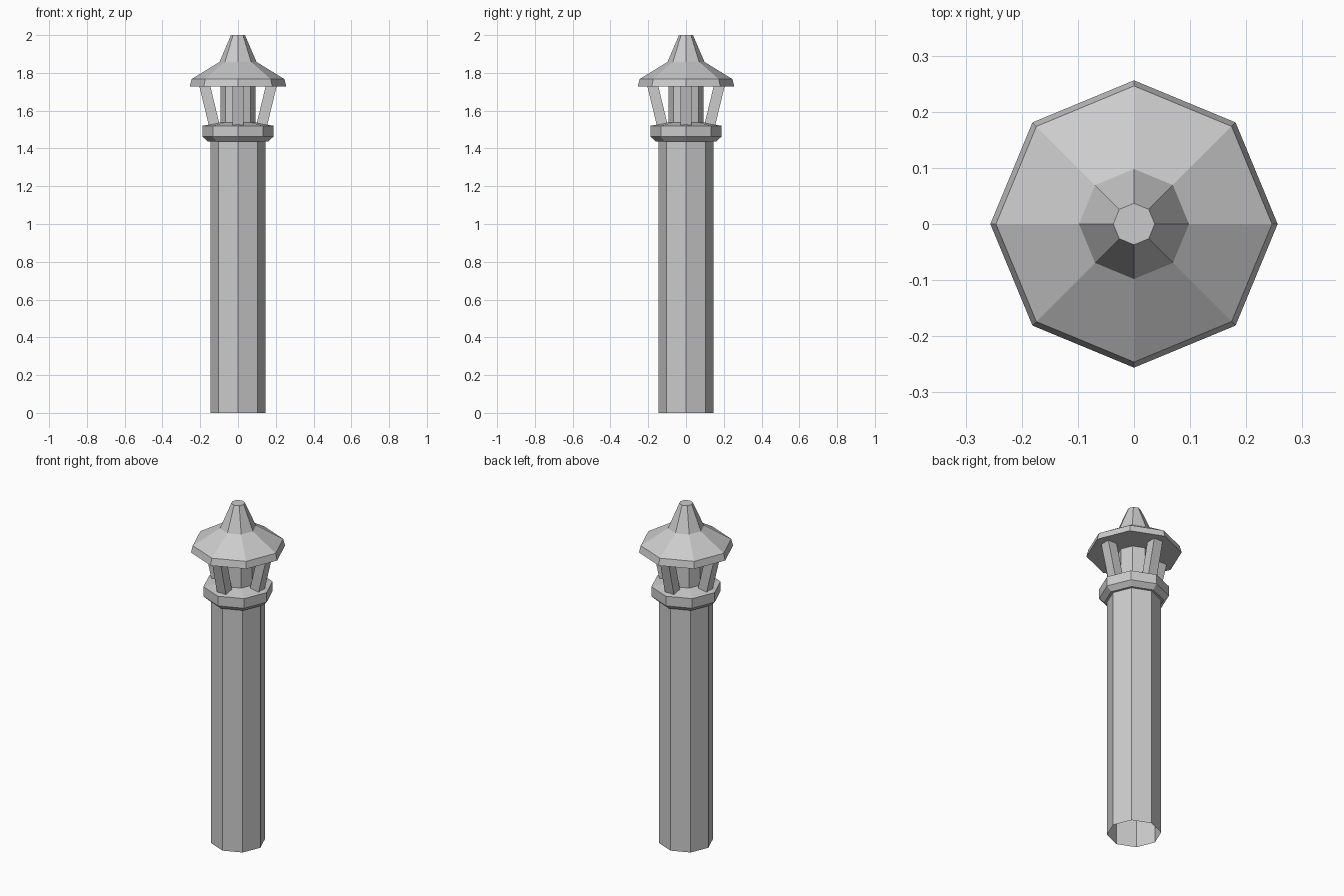
import bpy
import bmesh
from math import cos, sin, pi
from mathutils import Matrix, Vector

cube = bpy.data.objects.get("Cube")
if cube:
    bpy.data.objects.remove(cube, do_unlink=True)

stone = bpy.data.materials.new("grey_stone")
GREY = (0.6, 0.6, 0.6, 1.0)
stone.diffuse_color = GREY
stone.use_nodes = True
stone.node_tree.nodes["Principled BSDF"].inputs["Base Color"].default_value = GREY

SIDES = 8


def finish(name, bm):
    mesh = bpy.data.meshes.new(name)
    bm.to_mesh(mesh)
    bm.free()
    mesh.materials.append(stone)
    obj = bpy.data.objects.new(name, mesh)
    bpy.context.collection.objects.link(obj)
    return obj


def turned(name, profile, cap_bottom=False, cap_top=False):
    """Eight-sided part from (radius, height) pairs, bottom to top."""
    bm = bmesh.new()
    rings = []
    for r, z in profile:
        angles = [2 * pi * i / SIDES for i in range(SIDES)]
        rings.append([bm.verts.new((r * cos(a), r * sin(a), z)) for a in angles])
    for low, high in zip(rings, rings[1:]):
        for i in range(SIDES):
            j = (i + 1) % SIDES
            bm.faces.new((low[i], low[j], high[j], high[i]))
    if cap_bottom:
        bm.faces.new(rings[0][::-1])
    if cap_top:
        bm.faces.new(rings[-1])
    return finish(name, bm)


def strut(name, angle, inner=0.125, outer=0.175, low=1.52, high=1.727, half=0.029):
    """Square post leaning outward from the collar to the roof."""
    bm = bmesh.new()
    bmesh.ops.create_cube(bm, size=2 * half)
    for v in bm.verts:
        top = v.co.z > 0
        v.co.x += outer if top else inner
        v.co.z = high if top else low
    bm.transform(Matrix.Rotation(angle, 4, Vector((0, 0, 1))))
    return finish(name, bm)


# Hollow shaft, open at the foot
turned("shaft", [(0.146, 0), (0.146, 1.437)])

# Collar with chamfered underside and gently sloped top
turned("collar", [(0.146, 1.437), (0.16, 1.437), (0.188, 1.463), (0.188, 1.52), (0.092, 1.538)])

# Lantern core
turned("lantern_core", [(0.092, 1.538), (0.092, 1.727)])

# Roof with rim, flared skirt and blunt spire
turned("roof", [(0.256, 1.727), (0.246, 1.767), (0.098, 1.858), (0.037, 2.0)],
       cap_bottom=True, cap_top=True)

# Four leaning posts around the core
for i, side in enumerate(("left", "back", "right", "front")):
    strut(side + "_strut", i * pi / 2)
